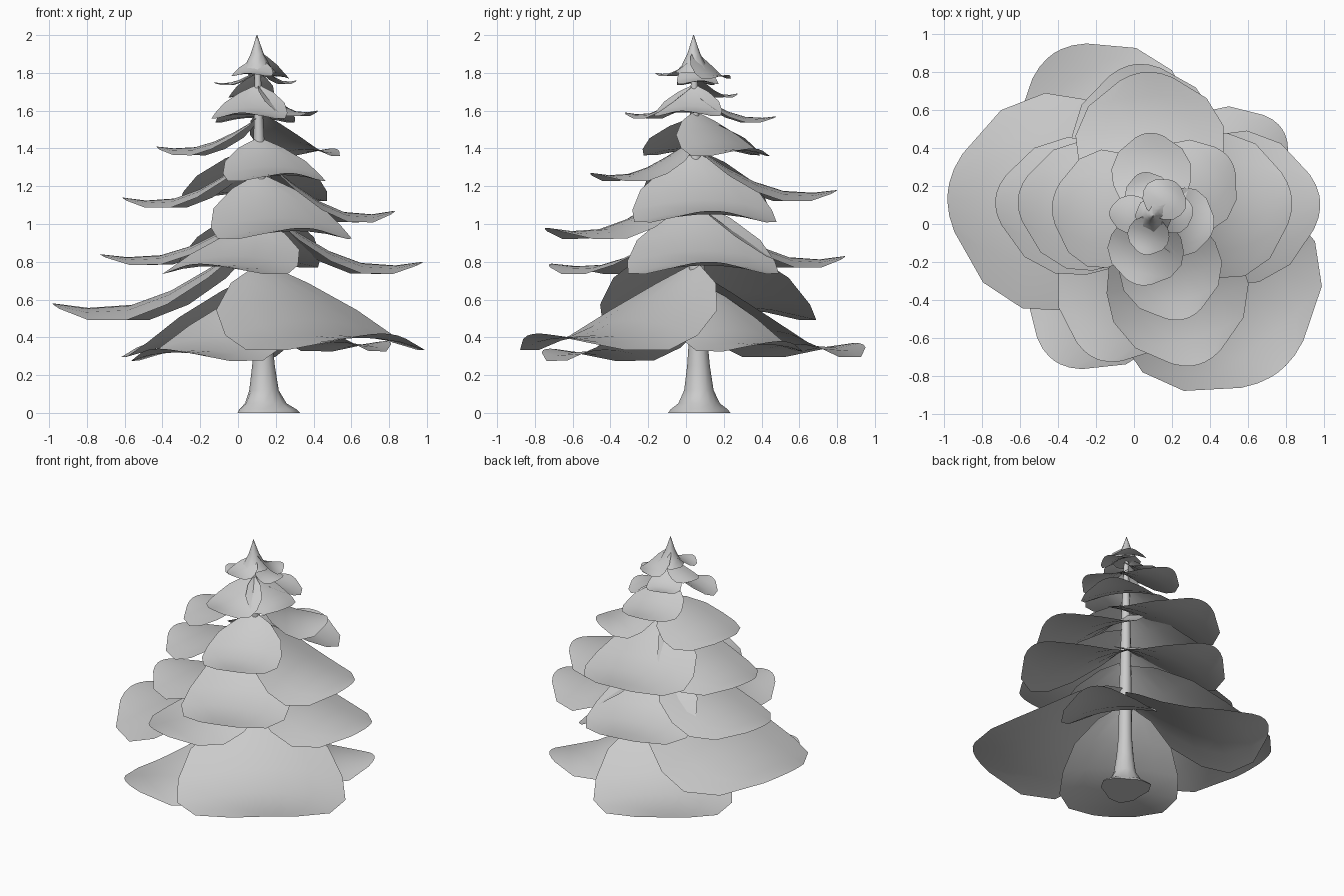
import bpy, bmesh, math
from mathutils import Vector

cube = bpy.data.objects.get("Cube")
if cube:
    bpy.data.objects.remove(cube, do_unlink=True)

grey = bpy.data.materials.new("plain grey")
grey.use_nodes = True
COLOUR = (0.6, 0.6, 0.6, 1)
grey.diffuse_color = COLOUR
grey.node_tree.nodes["Principled BSDF"].inputs["Base Color"].default_value = COLOUR


def finish(name, bm, angle):
    mesh = bpy.data.meshes.new(name)
    bm.to_mesh(mesh)
    bm.free()
    mesh.materials.append(grey)
    obj = bpy.data.objects.new(name, mesh)
    bpy.context.collection.objects.link(obj)
    bpy.ops.object.select_all(action='DESELECT')
    bpy.context.view_layer.objects.active = obj
    obj.select_set(True)
    bpy.ops.object.shade_smooth_by_angle(angle=math.radians(angle))


def axis(z):
    """Centre of the slightly leaning trunk at height z."""
    return Vector((0.14 - 0.02 * z, 0.07 - 0.015 * z, z))


# Frond rows: distance along, half width, fall from root to tip level
ROWS = [(0, 0, 0), (0.07, 0.45, 0.2), (0.22, 0.82, 0.5), (0.42, 0.98, 0.82),
        (0.62, 1, 1.02), (0.83, 0.8, 1.06), (1, 0.36, 1)]
COLS = [-1, -0.6, -0.25, 0, 0.25, 0.6, 1]


def frond(name, tip, root_z, half_width, arch=0.14):
    root, tip = axis(root_z), Vector(tip)
    out = Vector((tip.x - root.x, tip.y - root.y, 0))
    side = Vector((-out.y, out.x, 0)).normalized()
    bm = bmesh.new()
    grid = []
    for along, wide, fall in ROWS:
        row = []
        for c in COLS:
            p = root + out * (along - 0.05 * c * c * along) + side * (c * wide * half_width)
            p.z = root_z + (tip.z - root_z) * fall - arch * half_width * wide * c * c
            row.append(bm.verts.new(p))
        grid.append(row)
    for a, b in zip(grid, grid[1:]):
        for i in range(len(COLS) - 1):
            bm.faces.new((a[i], b[i], b[i + 1], a[i + 1]))
    bmesh.ops.remove_doubles(bm, verts=bm.verts, dist=0.0005)
    finish(name, bm, 60)


# Fronds from the lowest ring to the top: tip, root height, half width
FRONDS = {
    "low_back_frond": ((-0.42, 0.9, 0.37), 0.75, 0.47),
    "low_front_right_frond": ((-0.42, -0.72, 0.34), 0.68, 0.4),
    "low_front_left_frond": ((0.76, -0.78, 0.42), 0.8, 0.57),
    "low_back_left_frond": ((0.78, 0.5, 0.38), 0.7, 0.32),
    "low_right_frond": ((-0.98, 0.17, 0.58), 0.98, 0.57),
    "second_left_frond": ((0.98, 0.12, 0.8), 1.12, 0.4),
    "second_back_frond": ((0, 0.84, 0.83), 1.12, 0.38),
    "second_right_frond": ((-0.73, 0.13, 0.84), 1.1, 0.36),
    "second_front_frond": ((-0.2, -0.71, 0.79), 1.02, 0.36),
    "third_front_frond": ((0.34, -0.74, 0.98), 1.27, 0.37),
    "third_left_frond": ((0.83, 0.14, 1.07), 1.38, 0.38),
    "third_back_frond": ((0.06, 0.8, 1.18), 1.42, 0.39),
    "third_right_frond": ((-0.61, 0.14, 1.14), 1.4, 0.34),
    "fourth_front_frond": ((0.27, -0.5, 1.27), 1.46, 0.27),
    "fourth_left_frond": ((0.5, 0.35, 1.4), 1.6, 0.25),
    "fourth_right_frond": ((-0.43, 0.11, 1.41), 1.57, 0.31),
    "fifth_back_frond": ((0.08, 0.48, 1.57), 1.7, 0.21),
    "fifth_front_frond": ((0.02, -0.32, 1.59), 1.74, 0.2),
    "fifth_left_frond": ((0.42, -0.02, 1.6), 1.74, 0.18),
    "sixth_back_frond": ((0.04, 0.27, 1.69), 1.8, 0.12),
    "sixth_right_frond": ((-0.13, 0.06, 1.75), 1.82, 0.1),
    "sixth_left_frond": ((0.31, 0.08, 1.76), 1.86, 0.11),
    "top_front_frond": ((0.05, -0.16, 1.8), 1.88, 0.11),
    "top_back_frond": ((0.22, 0.22, 1.79), 1.92, 0.12),
}
for name, spec in FRONDS.items():
    frond(name, *spec)


def round_stack(name, rings, sides=10, flare=0.0):
    """Stacked rings around the trunk axis, with root lobes where low."""
    bm = bmesh.new()
    loops = []
    for z, r in rings:
        loop = []
        for i in range(sides):
            a = math.tau * i / sides
            lobe = 1 + flare * math.cos(3 * a) * max(0, 1 - z / 0.1)
            loop.append(bm.verts.new(axis(z) + Vector((math.cos(a), math.sin(a), 0)) * r * lobe))
        loops.append(loop)
    for a, b in zip(loops, loops[1:]):
        for i in range(sides):
            j = (i + 1) % sides
            bm.faces.new((a[i], a[j], b[j], b[i]))
    bm.faces.new(loops[0][::-1])
    bm.faces.new(loops[-1])
    finish(name, bm, 50)


# Flared trunk
round_stack("trunk", [(0, 0.165), (0.02, 0.15), (0.05, 0.11), (0.12, 0.078), (0.25, 0.06),
                      (0.4, 0.048), (0.9, 0.04), (1.4, 0.03), (1.85, 0.015)], 12, 0.15)
# Pointed crown
round_stack("crown_tip", [(1.8, 0.1), (1.84, 0.065), (1.9, 0.035), (1.95, 0.018), (2.0, 0.002)], 8)
